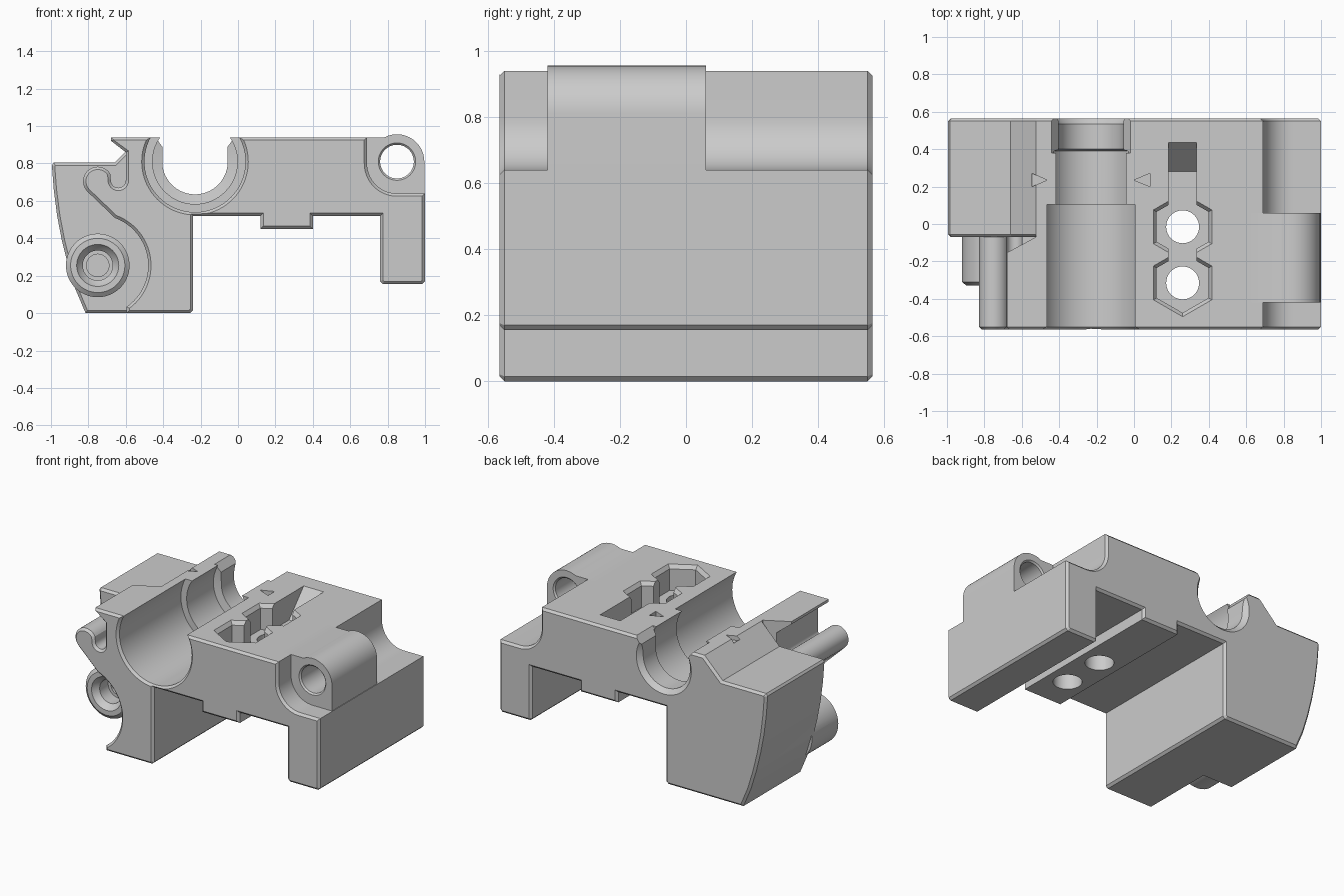
import bpy, bmesh
from math import sin, cos, radians, tau

cube = bpy.data.objects.get("Cube")
if cube:
    bpy.data.objects.remove(cube, do_unlink=True)

grey = bpy.data.materials.new("plain grey")
grey.use_nodes = True
grey.diffuse_color = (0.6, 0.6, 0.6, 1)
grey.node_tree.nodes["Principled BSDF"].inputs["Base Color"].default_value = (0.6, 0.6, 0.6, 1)

END, CH = 0.565, 0.015          # half depth, chamfer size


def place(axis, a, b, t):
    return {"x": (t, a, b), "y": (a, t, b), "z": (a, b, t)}[axis]


def finish(name, bm):
    bmesh.ops.recalc_face_normals(bm, faces=bm.faces)
    mesh = bpy.data.meshes.new(name)
    bm.to_mesh(mesh)
    bm.free()
    mesh.materials.append(grey)
    ob = bpy.data.objects.new(name, mesh)
    bpy.context.collection.objects.link(ob)
    return ob


def prism(name, points, lo, hi, axis="y", chamfer=()):
    """Extrude a profile along an axis, chamfering the listed ends."""
    bm = bmesh.new()
    rings = [[bm.verts.new(place(axis, a, b, t)) for a, b in points] for t in (lo, hi)]
    caps = [bm.faces.new(r) for r in rings]
    n = len(points)
    for i in range(n):
        j = (i + 1) % n
        bm.faces.new((rings[0][i], rings[0][j], rings[1][j], rings[1][i]))
    bmesh.ops.recalc_face_normals(bm, faces=bm.faces)
    edges = [e for c in chamfer for e in caps[c].edges]
    if edges:
        bmesh.ops.bevel(bm, geom=edges, offset=CH, segments=1, affect="EDGES", clamp_overlap=False)
    return finish(name, bm)


def lathe(name, centre, profile, axis="y", sides=64, turn=0):
    """Stack rings of (position, radius) along an axis."""
    bm = bmesh.new()
    rings = []
    for t, r in profile:
        angles = [radians(turn) + tau * k / sides for k in range(sides)]
        rings.append([bm.verts.new(place(axis, centre[0] + r * cos(a), centre[1] + r * sin(a), t))
                      for a in angles])
    for low, high in zip(rings, rings[1:]):
        for k in range(sides):
            j = (k + 1) % sides
            bm.faces.new((low[k], low[j], high[j], high[k]))
    bm.faces.new(rings[0])
    bm.faces.new(rings[-1])
    return finish(name, bm)


def combine(target, other, operation):
    mod = target.modifiers.new("combine", "BOOLEAN")
    mod.operation, mod.solver, mod.object = operation, "EXACT", other
    bpy.context.view_layer.objects.active = target
    bpy.ops.object.modifier_apply(modifier=mod.name)
    bpy.data.objects.remove(other, do_unlink=True)


def arc(x, z, r, start, stop, n):
    return [(x + r * cos(radians(start + (stop - start) * i / n)),
             z + r * sin(radians(start + (stop - start) * i / n))) for i in range(n + 1)]


# Right half of the profile: deck, hinge notch, leg and underside rib
shared = [(0.69, 0.94)] + arc(0.85, 0.80, 0.16, 180, 270, 14) + [
    (1, 0.64), (1, 0.17), (0.985, 0.155), (0.775, 0.155), (0.76, 0.17), (0.76, 0.52),
    (0.4, 0.52), (0.4, 0.45), (0.12, 0.45), (0.12, 0.52), (-0.24, 0.52), (-0.24, 0.015),
    (-0.255, 0)]

# Rear section with the bowed side
rear = shared + [(-0.815, 0), (-0.87, 0.13), (-0.91, 0.26), (-0.942, 0.39), (-0.967, 0.52),
                 (-0.985, 0.66), (-0.995, 0.79), (-0.985, 0.805), (-0.66, 0.805), (-0.525, 0.94)]
body = prism("clamp_body", rear, -0.07, END, chamfer=(0, 1))

# Front section with roller recess, rod and hooked slot
SPOOL = (-0.75, 0.255)
front = (shared + [(-0.595, 0)] + arc(*SPOOL, 0.27, -55, 70, 24)
         + arc(-0.75, 0.705, 0.078, 225, 30, 20) + arc(-0.64, 0.71, 0.04, 180, 360, 12)
         + [(-0.6, 0.86), (-0.68, 0.922), (-0.68, 0.94)])
section = prism("front_section", front, -END, -0.055, chamfer=(0,))
combine(section, prism("corner_cut", [(-0.72, -0.175), (-0.525, -0.07), (-0.525, 0), (-0.72, 0)],
                       0.8, 1.1, "z"), "DIFFERENCE")
combine(body, section, "UNION")

# Hinge lug
lug = arc(0.85, 0.81, 0.146, 0, 117, 28) + [(0.62, 0.94), (0.62, 0.6), (0.996, 0.6)]
combine(body, prism("hinge_lug", lug, -0.42, 0.06), "UNION")
combine(body, lathe("hinge_hole", (0.85, 0.81), [(-0.44, 0.12), (-0.41, 0.09), (0.05, 0.09),
                                                 (0.08, 0.12)]), "DIFFERENCE")

# Roller boss with a tapered blind hole
combine(body, lathe("roller_boss", SPOOL, [(-0.33, 0.145), (-0.31, 0.17), (-0.03, 0.17)]), "UNION")
combine(body, lathe("boss_hole", SPOOL, [(-0.35, 0.125), (-0.31, 0.1), (-0.29, 0.08), (-0.2, 0.08),
                                         (-0.2, 0.06), (-0.1, 0.06)]), "DIFFERENCE")

# Stepped cradle across the deck
combine(body, lathe("cradle", (-0.23, 0.81), [
    (-0.585, 0.305), (-0.55, 0.27), (0.105, 0.27), (0.105, 0.227), (0.39, 0.227), (0.4, 0.175),
    (0.535, 0.175), (0.59, 0.23)], sides=72), "DIFFERENCE")
mouth = [(-0.405, 0.81), (-0.055, 0.81), (-0.055, 0.89), (0, 0.965), (-0.46, 0.965), (-0.405, 0.89)]
combine(body, prism("cradle_mouth", mouth, 0.38, 0.6), "DIFFERENCE")

# Hexagonal pockets with through holes, joined by a neck and a ramped slot
FLOOR = 0.77
for y in (-0.015, -0.315):
    combine(body, lathe("nut_pocket", (0.26, y), [(FLOOR, 0.16), (0.915, 0.16), (0.96, 0.197)],
                        "z", 6, 30), "DIFFERENCE")
    combine(body, lathe("bolt_hole", (0.26, y), [(0.4, 0.088), (0.85, 0.088)], "z", 40), "DIFFERENCE")
slot = [(-0.3, FLOOR), (0.28, FLOOR), (0.46, 0.965), (-0.3, 0.965)]
combine(body, prism("ramp_slot", slot, 0.185, 0.335, "x"), "DIFFERENCE")

# Engraved arrows beside the cradle
for base, tip in ((-0.545, -0.465), (0.085, 0.0)):
    arrow = [(base, 0.2), (tip, 0.235), (base, 0.27)]
    combine(body, prism("arrow", arrow, 0.91, 1, "z"), "DIFFERENCE")

bpy.ops.object.select_all(action="DESELECT")
body.select_set(True)
bpy.context.view_layer.objects.active = body
bpy.ops.object.shade_smooth_by_angle(angle=radians(25))
